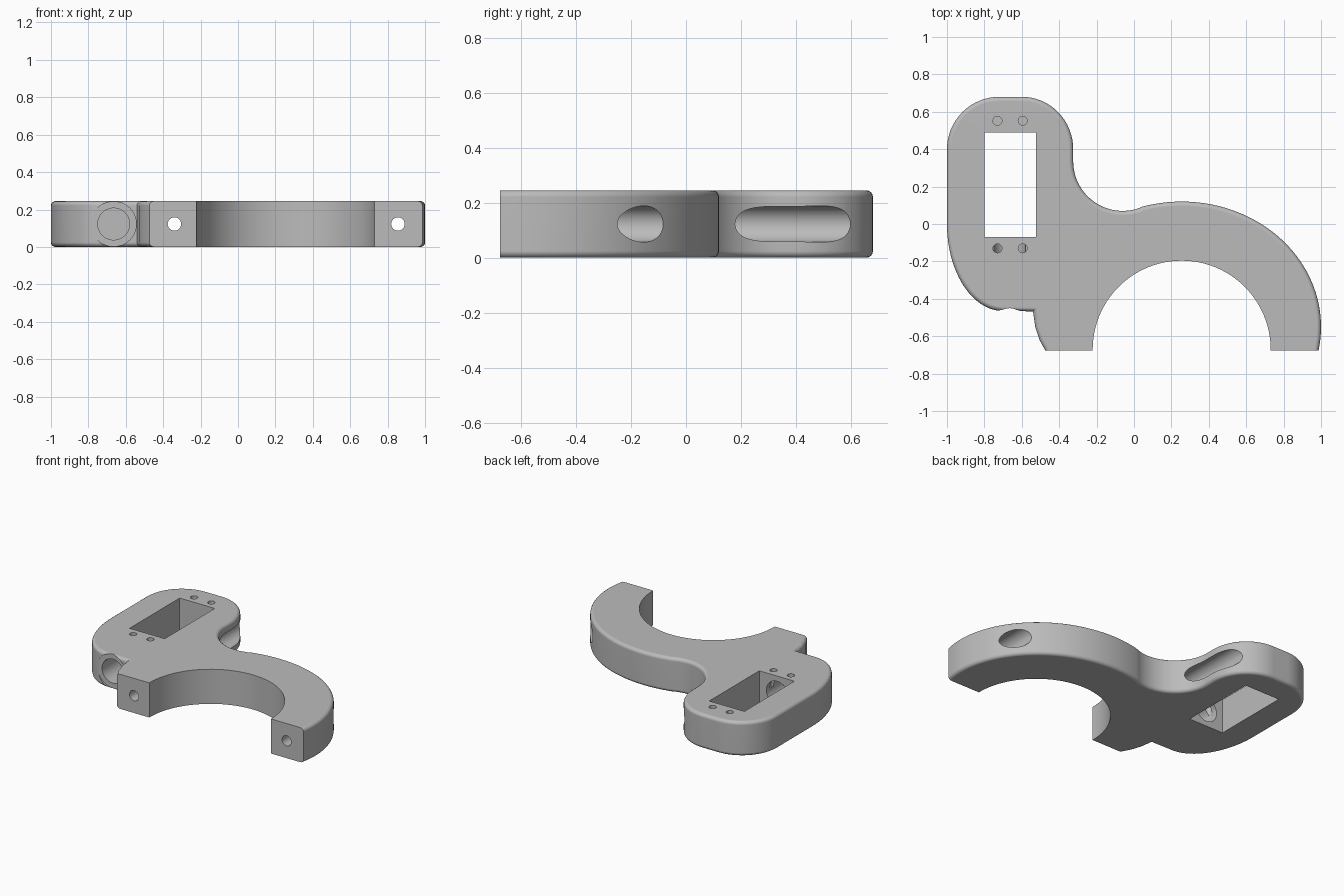
import bpy, bmesh
from math import sin, cos, pi, radians
from mathutils import Matrix

cube = bpy.data.objects.get("Cube")
if cube:
    bpy.data.objects.remove(cube, do_unlink=True)

HEIGHT = 0.245
MID = HEIGHT / 2
END_Y = -0.677

grey = bpy.data.materials.new("light grey")
grey.use_nodes = True
grey.diffuse_color = (0.5, 0.5, 0.5, 1)
grey.node_tree.nodes["Principled BSDF"].inputs["Base Color"].default_value = (0.5, 0.5, 0.5, 1)


def arc(cx, cy, rx, ry, start, end, steps):
    """Points on an elliptical arc, angles in degrees."""
    angles = [radians(start + (end - start) * i / steps) for i in range(steps + 1)]
    return [(cx + rx * cos(a), cy + ry * sin(a)) for a in angles]


def make_object(name, bm):
    bmesh.ops.recalc_face_normals(bm, faces=bm.faces)
    mesh = bpy.data.meshes.new(name)
    bm.to_mesh(mesh)
    bm.free()
    mesh.materials.append(grey)
    obj = bpy.data.objects.new(name, mesh)
    bpy.context.collection.objects.link(obj)
    return obj


def box(name, x0, x1, y0, y1, z0, z1):
    bm = bmesh.new()
    bmesh.ops.create_cube(bm, size=1, matrix=Matrix.Translation(
        ((x0 + x1) / 2, (y0 + y1) / 2, (z0 + z1) / 2))
        @ Matrix.Diagonal((x1 - x0, y1 - y0, z1 - z0, 1)))
    return make_object(name, bm)


def cylinder(name, axis, centre, radius, start, end, sides=40):
    """Cylinder along y (centre = x, z) or z (centre = x, y)."""
    mid = (start + end) / 2
    if axis == "y":
        place = Matrix.Translation((centre[0], mid, centre[1])) @ Matrix.Rotation(pi / 2, 4, "X")
    else:
        place = Matrix.Translation((centre[0], centre[1], mid))
    bm = bmesh.new()
    bmesh.ops.create_cone(bm, cap_ends=True, segments=sides, radius1=radius,
                          radius2=radius, depth=end - start, matrix=place)
    return make_object(name, bm)


# Plate outline: mounting lobe, neck fillet, clamp arm, lower step
outline = arc(-0.72, 0.40, 0.28, 0.28, 180, 90, 16)
outline += arc(-0.60, 0.40, 0.275, 0.28, 90, 0, 16)
outline += arc(-0.06, 0.335, 0.265, 0.265, 180, 290, 24)
outline += arc(0.255, -0.55, 0.745, 0.67, 107, -22, 48)
outline += [(-0.42, -0.80), (-0.475, -0.675), (-0.505, -0.62), (-0.528, -0.55), (-0.54, -0.467)]
outline += arc(-0.70, 0.0, 0.30, 0.465, 270, 180, 24)

bm = bmesh.new()
face = bm.faces.new([bm.verts.new((x, y, 0)) for x, y in outline])
top = bmesh.ops.extrude_face_region(bm, geom=[face])
bmesh.ops.translate(bm, vec=(0, 0, HEIGHT),
                    verts=[v for v in top["geom"] if isinstance(v, bmesh.types.BMVert)])
rims = [e for e in bm.edges if abs(e.verts[0].co.z - e.verts[1].co.z) < 0.001]
bmesh.ops.bevel(bm, geom=rims, offset=0.024, segments=4, profile=0.5, affect="EDGES")
body = make_object("clamp_bracket", bm)

# Cutters: clamp mouth, end faces and the rectangular pocket
cutters = [
    box("end_cut", -2, 2, -1.5, END_Y, -1, 1),
    cylinder("clamp_mouth", "z", (0.255, -0.672), 0.476, -1, 1, 96),
    box("pocket", -0.80, -0.525, -0.07, 0.49, -1, 1),
    cylinder("cable_spotface", "y", (-0.665, MID), 0.121, -0.6, -0.45),
    cylinder("cable_bore", "y", (-0.665, MID), 0.085, -0.7, 0.0),
]
# Clamp bolts with counterbores entering from the back
for x in (-0.34, 0.855):
    cutters.append(cylinder("bolt_hole", "y", (x, MID), 0.036, -0.9, -0.3, 24))
    cutters.append(cylinder("bolt_counterbore", "y", (x, MID), 0.066, -0.42, 0.9))
# Blind screw holes beside the pocket
for x in (-0.73, -0.595):
    for y in (0.552, -0.13):
        cutters.append(cylinder("screw_hole", "z", (x, y), 0.024, 0.12, 0.4, 20))

bpy.ops.object.select_all(action="DESELECT")
body.select_set(True)
bpy.context.view_layer.objects.active = body
for cutter in cutters:
    cutter.hide_render = True
    mod = body.modifiers.new("cut", "BOOLEAN")
    mod.operation = "DIFFERENCE"
    mod.solver = "EXACT"
    mod.object = cutter
    bpy.ops.object.modifier_apply(modifier=mod.name)
    bpy.data.objects.remove(cutter, do_unlink=True)

# Smooth curved walls, crisp cut edges
bpy.ops.object.shade_smooth_by_angle(angle=radians(30))
normals = body.modifiers.new("weighted_normals", "WEIGHTED_NORMAL")
normals.keep_sharp = True
